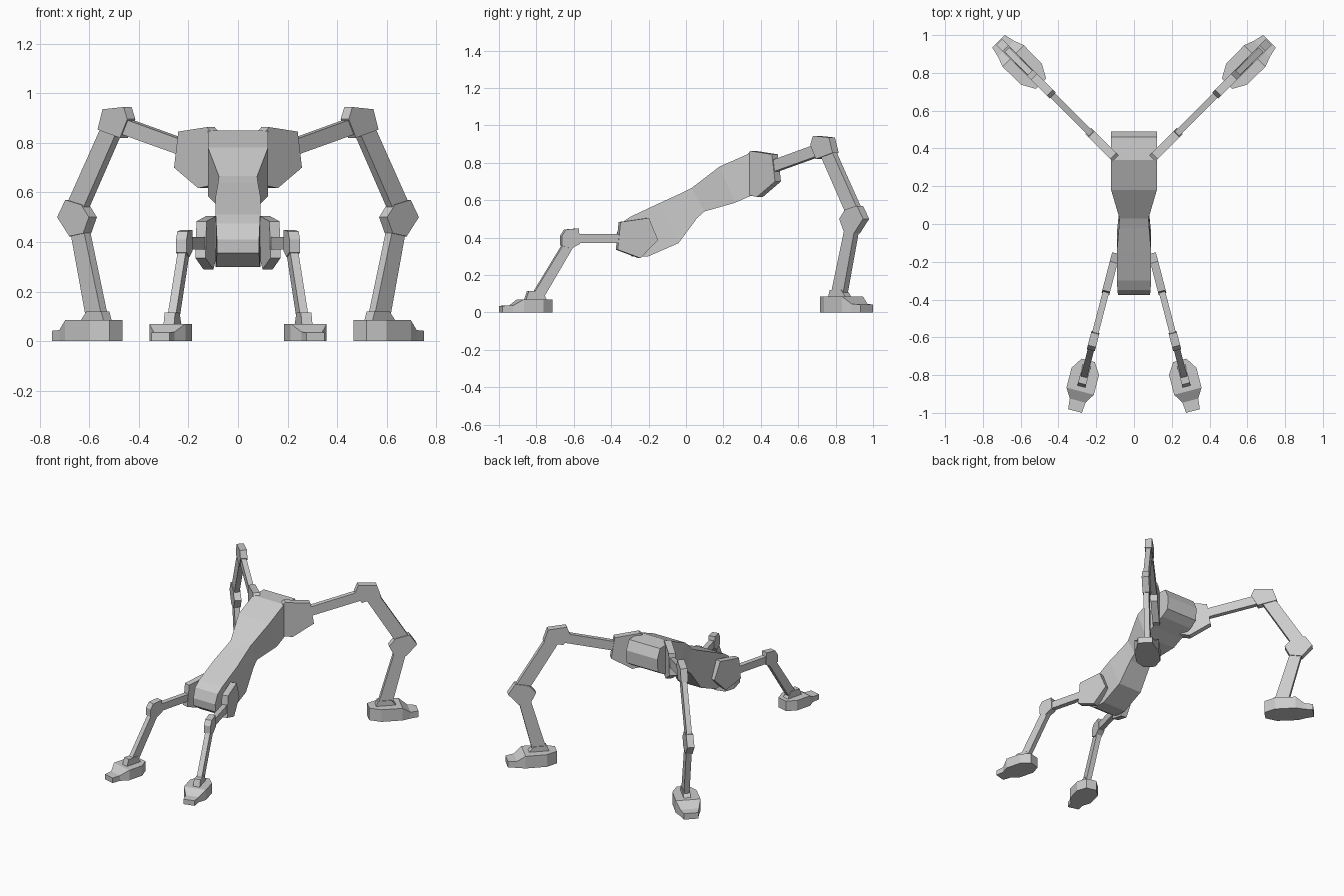
import bpy, bmesh
from mathutils import Vector


def loft(name, rings, mirror=False):
    """Skin equal-length closed rings and cap both ends."""
    bm = bmesh.new()
    rows = [[bm.verts.new(p) for p in ring] for ring in rings]
    n = len(rows[0])
    for a, b in zip(rows, rows[1:]):
        for i in range(n):
            j = (i + 1) % n
            bm.faces.new((a[i], a[j], b[j], b[i]))
    bm.faces.new(rows[0])
    bm.faces.new(rows[-1])
    bmesh.ops.recalc_face_normals(bm, faces=bm.faces)
    mesh = bpy.data.meshes.new(name)
    bm.to_mesh(mesh)
    bm.free()
    obj = bpy.data.objects.new(name, mesh)
    bpy.context.collection.objects.link(obj)
    if mirror:
        obj.modifiers.new("mirror", 'MIRROR').use_axis[0] = True


class LegPlane:
    """Upright plane x = offset + slope * y in which a whole leg lies."""

    def __init__(self, offset, slope):
        self.offset, self.slope = offset, slope
        self.normal = Vector((1, -slope, 0)).normalized()

    def at(self, y, z, side):
        return Vector((self.offset + self.slope * y, y, z)) + self.normal * side

    def plate(self, name, outline, thick):
        rings = [[self.at(y, z, s * thick / 2) for y, z in outline] for s in (-1, 1)]
        loft(name, rings, True)

    def foot(self, name, sections):
        rings = [[self.at(y, 0, -w), self.at(y, 0, w), self.at(y, h, w), self.at(y, h, -w)]
                 for y, w, h in sections]
        loft(name, rings, True)


# Body: top point, bottom point, half width
body = [
    ((-0.375, 0.41), (-0.37, 0.355), 0.085),
    ((-0.35, 0.475), (-0.29, 0.30), 0.088),
    ((-0.30, 0.51), (-0.20, 0.30), 0.09),
    ((-0.14, 0.585), (-0.04, 0.37), 0.09),
    ((-0.02, 0.64), (0.06, 0.505), 0.08),
    ((0.03, 0.665), (0.10, 0.54), 0.077),
    ((0.18, 0.78), (0.26, 0.585), 0.121),
    ((0.34, 0.85), (0.34, 0.62), 0.121),
    ((0.46, 0.845), (0.43, 0.655), 0.121),
    ((0.49, 0.78), (0.485, 0.69), 0.121),
]
loft("body", [[(-w, *t), (w, *t), (w, *b), (-w, *b)] for t, b, w in body])

# Long legs at the +y end
front = LegPlane(-0.25, 1.0)
front.plate("shoulder", [(0.36, 0.863), (0.475, 0.845), (0.492, 0.70), (0.395, 0.617),
                         (0.335, 0.63), (0.335, 0.835)], 0.045)
front.plate("long_leg_upper", [(0.46, 0.81), (0.46, 0.745), (0.73, 0.842), (0.73, 0.908)], 0.034)
front.plate("long_leg_knee", [(0.695, 0.944), (0.78, 0.935), (0.80, 0.853), (0.71, 0.82),
                              (0.68, 0.895)], 0.046)
front.plate("long_leg_middle", [(0.725, 0.85), (0.785, 0.875), (0.93, 0.55), (0.865, 0.53)], 0.034)
front.plate("long_leg_joint", [(0.835, 0.50), (0.866, 0.55), (0.93, 0.57), (0.963, 0.50),
                               (0.914, 0.423), (0.858, 0.435)], 0.046)
front.plate("long_leg_shin", [(0.86, 0.45), (0.915, 0.45), (0.85, 0.09), (0.785, 0.09)], 0.036)
front.plate("long_leg_ankle", [(0.775, 0.08), (0.785, 0.12), (0.845, 0.12), (0.87, 0.08)], 0.046)
front.foot("long_leg_foot", [(0.742, 0.038, 0.085), (0.793, 0.078, 0.085), (0.89, 0.08, 0.085),
                             (0.928, 0.06, 0.045), (0.967, 0.047, 0.042)])

# Short legs at the -y end
rear = LegPlane(0.055, -0.26)
rear.plate("hip", [(-0.37, 0.335), (-0.355, 0.483), (-0.203, 0.505), (-0.155, 0.387),
                   (-0.248, 0.29)], 0.042)
rear.plate("short_leg_upper", [(-0.34, 0.42), (-0.34, 0.37), (-0.60, 0.37), (-0.60, 0.42)], 0.034)
rear.plate("short_leg_knee", [(-0.668, 0.41), (-0.647, 0.443), (-0.578, 0.449), (-0.572, 0.366),
                              (-0.62, 0.34), (-0.668, 0.358)], 0.044)
rear.plate("short_leg_shin", [(-0.655, 0.37), (-0.60, 0.36), (-0.77, 0.07), (-0.825, 0.09)], 0.034)
rear.plate("short_leg_ankle", [(-0.86, 0.07), (-0.845, 0.115), (-0.775, 0.115), (-0.75, 0.07)], 0.044)
rear.foot("short_leg_foot", [(-0.722, 0.036, 0.07), (-0.78, 0.075, 0.07), (-0.885, 0.075, 0.07),
                             (-0.935, 0.043, 0.037), (-0.99, 0.038, 0.035)])
